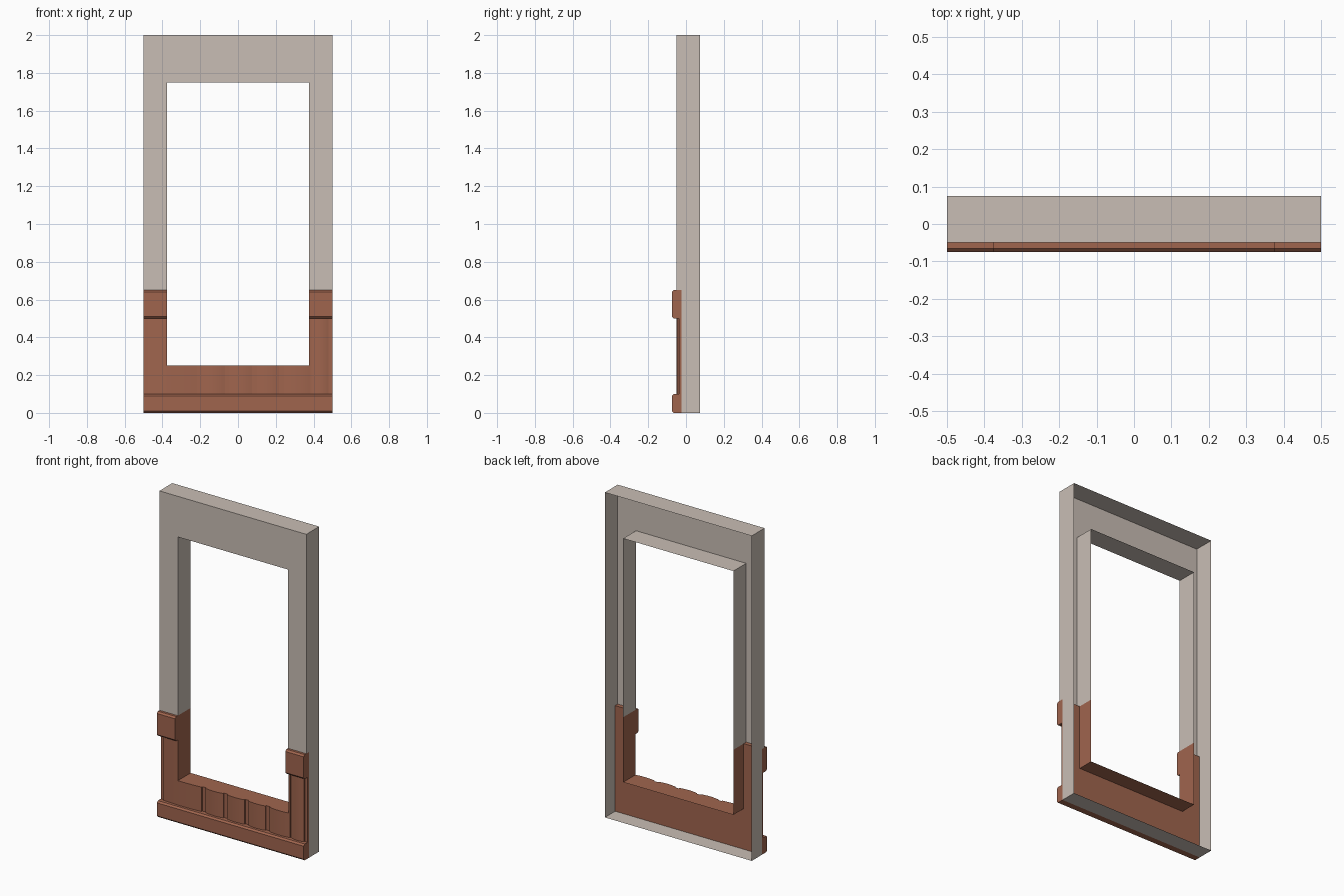
import bpy, bmesh, math

if "Cube" in bpy.data.objects:
    bpy.data.objects.remove(bpy.data.objects["Cube"])


def material(name, rgb):
    m = bpy.data.materials.new(name)
    m.diffuse_color = (*rgb, 1)
    m.use_nodes = True
    m.node_tree.nodes["Principled BSDF"].inputs["Base Color"].default_value = m.diffuse_color
    return m


PLASTER = material("warm grey plaster", (0.584, 0.515, 0.462))
WOOD = material("brown wood", (0.352, 0.130, 0.076))
FRONT, MID, BACK, TRIM = -0.05, -0.025, 0.075, -0.075   # depth planes
W, HOLE = 0.5, 0.375                                    # half widths
SILL, LOW, HEAD, TOP = 0.25, 0.65, 1.75, 2.0            # heights


def finish(name, bm, mat, smooth=False):
    bmesh.ops.remove_doubles(bm, verts=bm.verts, dist=1e-5)
    me = bpy.data.meshes.new(name)
    bm.to_mesh(me)
    bm.free()
    me.materials.append(mat)
    ob = bpy.data.objects.new(name, me)
    bpy.context.collection.objects.link(ob)
    if smooth:
        bpy.ops.object.select_all(action='DESELECT')
        ob.select_set(True)
        bpy.context.view_layer.objects.active = ob
        bpy.ops.object.shade_smooth_by_angle(angle=math.radians(25))
    return ob


def sheet(bm, axis, at, a, b, sign):
    """Single rectangle square to an axis, facing sign along that axis."""
    pts = []
    for u, v in ((a[0], b[0]), (a[1], b[0]), (a[1], b[1]), (a[0], b[1])):
        p = [u, v]
        p.insert(axis, at)
        pts.append(p)
    f = bm.faces.new([bm.verts.new(p) for p in pts])
    f.normal_update()
    if f.normal[axis] * sign < 0:
        f.normal_flip()


def prism(name, pts, place, lo, hi, smooth=False):
    """Closed prism of a 2D outline; place(u, v, t) gives the 3D point."""
    bm = bmesh.new()
    a = [bm.verts.new(place(u, v, lo)) for u, v in pts]
    b = [bm.verts.new(place(u, v, hi)) for u, v in pts]
    bm.faces.new(a)
    bm.faces.new(b[::-1])
    for i in range(len(pts)):
        j = (i + 1) % len(pts)
        bm.faces.new((a[i], b[i], b[j], a[j]))
    bmesh.ops.recalc_face_normals(bm, faces=bm.faces)
    return finish(name, bm, WOOD, smooth)


# Plaster wall: hollow shell, open at the back
bm = bmesh.new()
sheet(bm, 1, FRONT, (-W, W), (HEAD, TOP), -1)
sheet(bm, 2, TOP, (-W, W), (FRONT, BACK), 1)
sheet(bm, 2, 0, (-W, W), (MID, BACK), -1)
sheet(bm, 2, HEAD, (-HOLE, HOLE), (FRONT, BACK), -1)
for s in (-1, 1):
    sheet(bm, 1, FRONT, sorted((s * HOLE, s * W)), (LOW, HEAD), -1)
    sheet(bm, 0, s * W, (FRONT, BACK), (LOW, TOP), s)
    sheet(bm, 0, s * W, (MID, BACK), (0, LOW), s)
    sheet(bm, 0, s * HOLE, (FRONT, BACK), (LOW, HEAD), -s)
finish("plaster_wall", bm, PLASTER)

# Wooden lining of the lower opening
bm = bmesh.new()
sheet(bm, 2, SILL, (-HOLE, HOLE), (MID, BACK), 1)
for s in (-1, 1):
    sheet(bm, 0, s * HOLE, (MID, BACK), (SILL, LOW), -s)
finish("sill_lining", bm, WOOD)

# Bowed vertical planks with narrow grooves between them
PLANKS = [(-0.476, -0.217), (-0.19, -0.07), (-0.045, 0.075),
          (0.10, 0.217), (0.243, 0.385), (0.395, 0.48)]
GROOVE, EDGE, N = -0.036, -0.043, 8
line = [(-W, GROOVE)]
for x0, x1 in PLANKS:
    line.append((x0, GROOVE))
    for i in range(N + 1):
        t = i / N
        bow = 1 - (2 * t - 1) ** 2
        line.append((x0 + (x1 - x0) * t, EDGE + (FRONT - EDGE) * bow))
    line.append((x1, GROOVE))
line.append((W, GROOVE))


def depth(x):
    for (xa, ya), (xb, yb) in zip(line, line[1:]):
        if xa <= x <= xb and xb > xa:
            return ya + (yb - ya) * (x - xa) / (xb - xa)


for name, x0, x1, top in (("left_post", -W, -HOLE, 0.5),
                          ("plank_panel", -HOLE, HOLE, SILL),
                          ("right_post", HOLE, W, 0.5)):
    pts = [(x0, depth(x0))] + [p for p in line if x0 + 1e-4 < p[0] < x1 - 1e-4]
    pts += [(x1, depth(x1)), (x1, MID), (x0, MID)]
    prism(name, pts, lambda u, v, t: (u, v, t), 0.1, top, True)


# Chamfered base rail and post caps
def rail(name, z0, z1, x0, x1):
    c = 0.01
    pts = [(MID, z0), (TRIM + c, z0), (TRIM, z0 + c),
           (TRIM, z1 - c), (TRIM + c, z1), (MID, z1)]
    prism(name, pts, lambda u, v, t: (t, u, v), x0, x1)


rail("base_rail", 0, 0.1, -W, W)
rail("left_post_cap", 0.5, LOW, -W, -HOLE)
rail("right_post_cap", 0.5, LOW, HOLE, W)
